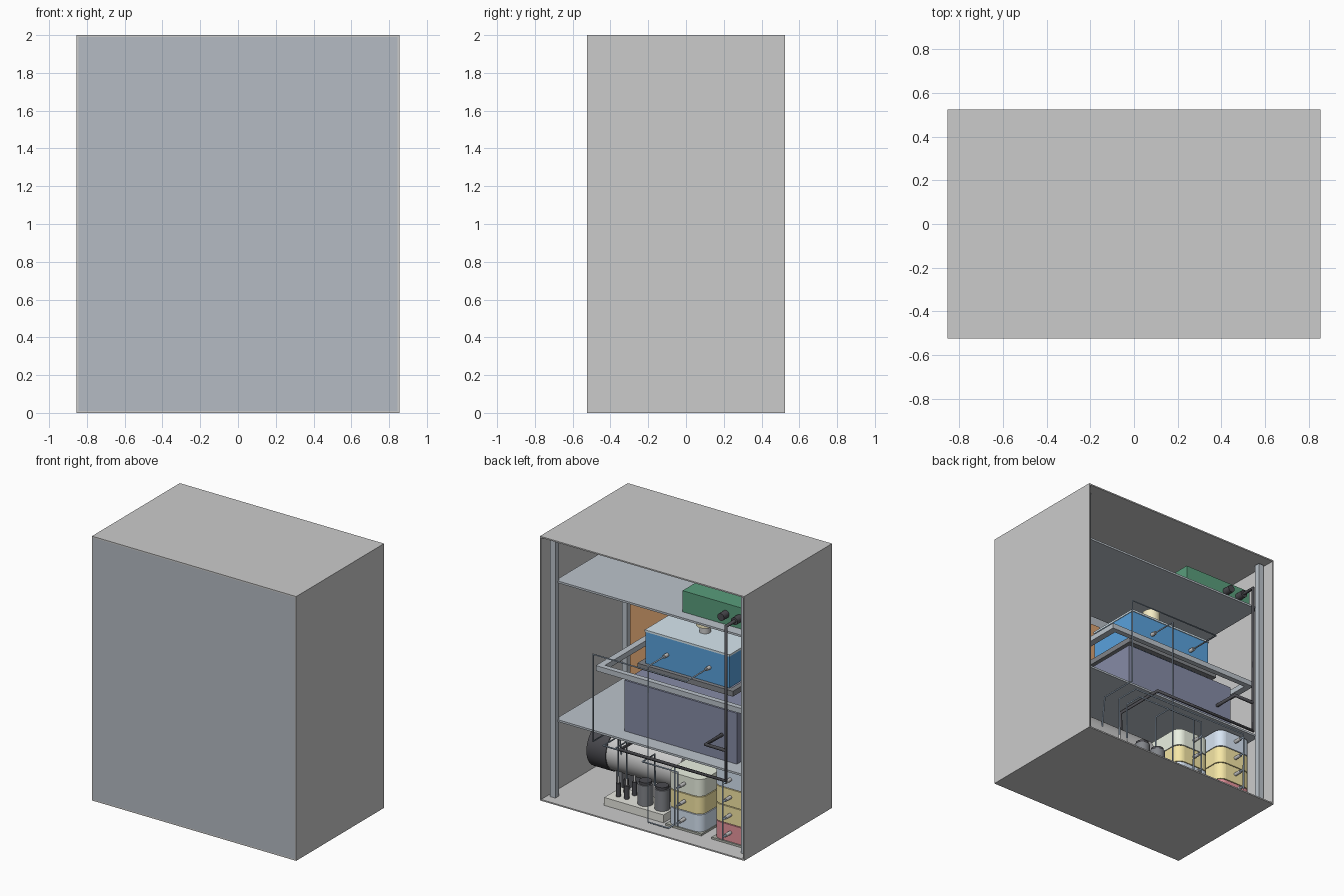
import bpy, math
from mathutils import Vector

if "Cube" in bpy.data.objects:
    bpy.data.objects.remove(bpy.data.objects["Cube"])

mats = {}
COLORS = dict(door=(.46, .50, .55), steel=(.50, .55, .60), shell=(.75, .75, .77), black=(.07, .07, .08),
              navy=(.24, .26, .38), blue=(.10, .36, .72), lid=(.68, .80, .87), green=(.10, .34, .20),
              orange=(.70, .36, .16), beige=(.80, .80, .74), cream=(.83, .88, .76), yellow=(.92, .80, .38),
              sky=(.68, .78, .90), red=(.80, .30, .34), pipe=(.42, .53, .66), gold=(.92, .84, .55),
              dark=(.22, .23, .25), grey=(.55, .56, .58), olive=(.45, .47, .42))


def paint(ob, color):
    if color not in mats:
        mats[color] = bpy.data.materials.new(color)
        mats[color].diffuse_color = (*COLORS[color], 1)
    ob.data.materials.append(mats[color])
    return ob


def box(name, x, y, z, color, bevel=0):
    """Box from (min, max) ranges; bevel rounds the vertical edges only."""
    bpy.ops.mesh.primitive_cube_add(size=1)
    ob = bpy.context.object
    ob.name = name
    lo, hi = Vector((x[0], y[0], z[0])), Vector((x[1], y[1], z[1]))
    for v in ob.data.vertices:
        v.co = (lo + hi) / 2 + (hi - lo) * v.co
    if bevel:
        att = ob.data.attributes.new("bevel_weight_edge", 'FLOAT', 'EDGE')
        for e in ob.data.edges:
            a, b = (ob.data.vertices[i].co for i in e.vertices)
            att.data[e.index].value = 1.0 if abs(a.z - b.z) > .01 else 0.0
        m = ob.modifiers.new("round", 'BEVEL')
        m.limit_method, m.width, m.segments = 'WEIGHT', bevel, 6
        bpy.ops.object.shade_smooth_by_angle()
    return paint(ob, color)


def rod(name, a, b, r, color, n=32):
    """Cylinder from point a to point b."""
    a, b = Vector(a), Vector(b)
    bpy.ops.mesh.primitive_cylinder_add(vertices=n, radius=r, depth=(b - a).length, location=(a + b) / 2)
    ob = bpy.context.object
    ob.name = name
    ob.rotation_euler = (b - a).to_track_quat('Z', 'Y').to_euler()
    bpy.ops.object.shade_smooth_by_angle()
    return paint(ob, color)


def pipe(name, pts, r, color):
    """Run of straight pipe with square corners."""
    cu = bpy.data.curves.new(name, 'CURVE')
    cu.dimensions, cu.bevel_depth, cu.bevel_resolution = '3D', r, 2
    cu.use_fill_caps = True
    sp = cu.splines.new('POLY')
    sp.points.add(len(pts) - 1)
    for p, co in zip(sp.points, pts):
        p.co = (*co, 1)
    ob = bpy.data.objects.new(name, cu)
    bpy.context.collection.objects.link(ob)
    return paint(ob, color)


# Cabinet shell, open at the back
W, D, H, T = .855, .525, 2.0, .01
box("floor", (-W, W), (-D, D), (0, T), "shell")
box("roof", (-W, W), (-D, D), (H - T, H), "shell")
for s, n in ((-1, "left"), (1, "right")):
    box(n + "_wall", sorted((s * W, s * (W - T))), (-D, D), (T, H - T), "shell")
box("front_panel", (-W + T, W - T), (-D, -D + T), (T, H - T), "door")

# Corner posts and shelves
for sx in (-1, 1):
    for sy in (-1, 1):
        box("post", (sx * .8 - .022, sx * .8 + .022), (sy * .43 - .022, sy * .43 + .022), (T, 1.98), "steel")
for n, z in (("upper_shelf", 1.63), ("lower_shelf", .58)):
    box(n, (-.8, .8), (-.418, .418), (z - .005, z + .01), "steel")

# Middle support frame
FZ = (1.015, 1.055)
for y in (-.365, .325):
    box("frame_long_bar", (-.8, .5), (y, y + .04), FZ, "steel")
for x in (-.8, .45):
    box("frame_cross_bar", (x, x + .05), (-.325, .325), FZ, "steel")
for y in (-.25, .20):
    box("tray_rail", (-.56, .24), (y, y + .04), (1.055, 1.095), "dark")
for x in (-.56, .20):
    box("tray_cross_rail", (x, x + .04), (-.21, .20), (1.055, 1.095), "dark")

# Blue stack unit with lid and cap
box("blue_unit", (-.51, .19), (-.21, .21), (1.095, 1.335), "blue")
box("blue_unit_lid", (-.515, .195), (-.215, .215), (1.335, 1.35), "lid")
rod("cap_neck", (-.16, 0, 1.35), (-.16, 0, 1.41), .04, "grey")
rod("yellow_cap", (-.16, 0, 1.40), (-.16, 0, 1.54), .062, "gold")

# Navy battery box, orange board, green controller
box("navy_box", (-.64, .30), (-.305, .305), (.59, .975), "navy")
box("orange_board", (.02, .72), (-.41, -.36), (.59, 1.52), "orange")
box("green_controller", (-.79, -.207), (-.10, .337), (1.64, 1.80), "green")
for x in (-.57, -.685):
    rod("controller_plug", (x, .33, 1.72), (x, .40, 1.72), .028, "black", 20)

# Heavy black pipe with branch to the navy box
pipe("main_black_pipe", [(-.685, .38, 1.72), (-.685, .5, 1.72), (-.685, .5, .55), (.2, .5, .55),
                         (.2, .09, .55), (.2, .09, .38)], .013, "black")
pipe("branch_black_pipe", [(-.685, .5, .78), (-.515, .5, .78), (-.515, .30, .78)], .013, "black")

# Horizontal tank with black end cap and cradles
AY, AZ = .015, .28
rod("tank_body", (-.05, AY, AZ), (.56, AY, AZ), .155, "grey", 48)
rod("tank_cap", (.55, AY, AZ), (.71, AY, AZ), .162, "black", 48)
for x in (.05, .45):
    box("tank_cradle", (x, x + .05), (-.09, .12), (T, .17), "dark")

# Pump base with pumps and pins
box("pump_base", (-.06, .436), (.15, .355), (T, .07), "beige")
for x in (.15, .01):
    rod("pump", (x, .27, .07), (x, .27, .225), .054, "dark")
    rod("pump_top", (x, .27, .225), (x, .27, .245), .045, "black")
for x, y in ((.37, .28), (.30, .28), (.36, .20), (.29, .20)):
    rod("valve", (x, y, .07), (x, y, .17), .018, "black", 16)
    rod("valve_stem", (x, y, .17), (x, y, .22), .008, "grey", 12)

# Stacked canisters with nozzles
PITCH = .134
for n, x, tiers in (("inner", -.245, ("sky", "yellow", "cream")),
                    ("outer", -.63, ("red", "yellow", "yellow", "sky"))):
    box(n + "_stack_base", (x - .15, x + .15), (-.05, .38), (T, .025), "olive")
    for i, c in enumerate(tiers):
        z = .025 + i * PITCH
        box(n + "_canister", (x - .145, x + .145), (-.04, .37), (z, z + PITCH - .006), c, .06)
        rod(n + "_nozzle", (x, .365, z + .07), (x, .43, z + .07), .013, "grey", 16)
        rod(n + "_nozzle_tip", (x, .42, z + .07), (x, .46, z + .07), .007, "pipe", 12)

# Thin coolant pipes
R = .006
pipe("coolant_loop", [(-.345, .2, 1.208), (-.345, .495, 1.208), (.43, .495, 1.208), (.43, .495, .55),
                      (.43, .19, .55), (.43, .15, .25)], R, "pipe")
pipe("coolant_drop", [(.01, .2, 1.208), (.01, .44, 1.208), (.01, .44, .03), (-.16, .44, .03),
                      (-.16, .34, .03)], R, "pipe")
pipe("inner_manifold", [(.05, .3, .24), (.05, .3, .48), (.05, .45, .48), (-.245, .45, .48),
                        (-.245, .45, .07)], R, "pipe")
pipe("outer_manifold", [(.37, .28, .2), (.37, .28, .52), (.37, .46, .52), (-.63, .46, .52),
                        (-.63, .46, .07)], R, "pipe")
pipe("inner_return", [(.30, .28, .2), (.30, .28, .5), (.30, .42, .5), (-.2, .42, .5), (-.2, .42, .06)], R, "pipe")
for x in (-.345, .01):
    rod("blue_unit_port", (x, .2, 1.208), (x, .25, 1.208), .014, "grey", 16)

for m in bpy.data.materials:
    if m.users and not m.is_grease_pencil:
        m.use_nodes = True
        m.node_tree.nodes["Principled BSDF"].inputs["Base Color"].default_value = m.diffuse_color
